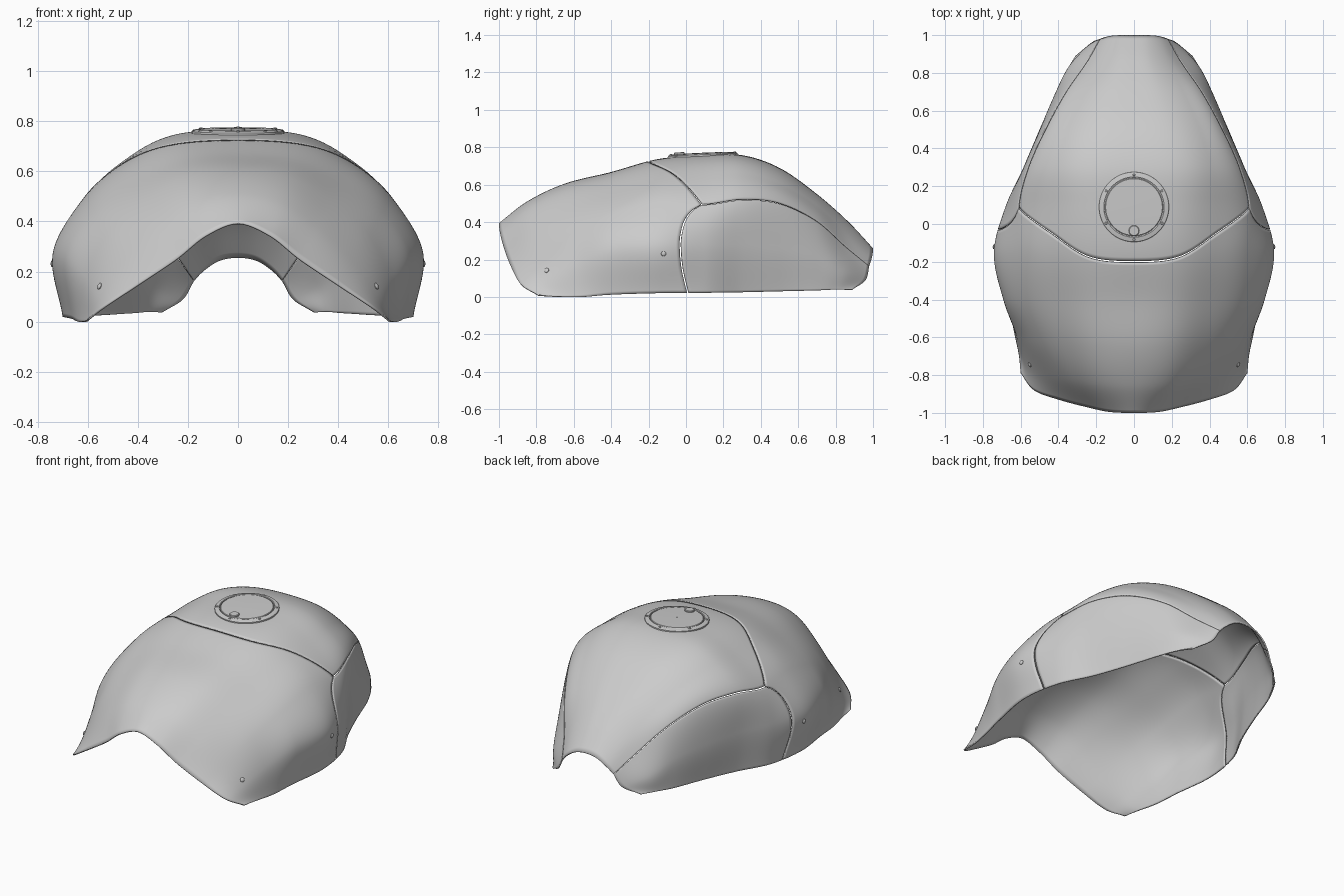
import bpy, bmesh, math
from mathutils import Vector, Matrix

if "Cube" in bpy.data.objects:
    bpy.data.objects.remove(bpy.data.objects["Cube"])

grey = bpy.data.materials.new("light_grey")
grey.diffuse_color = (0.6, 0.6, 0.6, 1)
grey.use_nodes = True
grey.node_tree.nodes["Principled BSDF"].inputs["Base Color"].default_value = grey.diffuse_color

# Half cross-sections by station: ridge height, then (x, z) of five rails out to the lower rim
SECTIONS = {
    -1.00: (.395, .13, .345, .25, .25, .40, .15, .53, .065, .60, .012),
    -0.85: (.510, .17, .475, .32, .37, .46, .235, .56, .105, .61, .003),
    -0.65: (.605, .20, .575, .37, .475, .52, .345, .61, .18, .637, .0),
    -0.40: (.668, .22, .648, .41, .56, .575, .44, .688, .26, .665, .012),
    -0.15: (.737, .24, .717, .43, .635, .60, .505, .738, .28, .70, .02),
    0.10: (.758, .25, .742, .44, .65, .61, .495, .675, .28, .66, .022),
    0.30: (.758, .24, .742, .41, .665, .56, .52, .585, .28, .56, .025),
    0.50: (.690, .20, .675, .35, .61, .47, .50, .50, .26, .48, .03),
    0.70: (.550, .14, .54, .26, .49, .36, .405, .41, .22, .41, .035),
    0.87: (.400, .09, .39, .18, .34, .25, .265, .33, .14, .36, .04),
    1.00: (.260, .07, .25, .13, .215, .18, .165, .225, .09, .31, .04),
}
# Backward sweep of the front rim and forward sweep of the rear rim, per rail
FRONT_SWEEP = (0, .005, .03, .07, .12, .21)
REAR_SWEEP = (0, 0, -.005, -.02, -.04, -.11)


def spline(keys, pts, t):
    """Smooth curve through pts at uneven keys."""
    i = 0
    while i < len(keys) - 2 and t > keys[i + 1]:
        i += 1

    def slope(j):
        a, b = max(j - 1, 0), min(j + 1, len(keys) - 1)
        return (pts[b] - pts[a]) / (keys[b] - keys[a])
    h = keys[i + 1] - keys[i]
    s = (t - keys[i]) / h
    return (pts[i] * (2 * s**3 - 3 * s**2 + 1) + slope(i) * (h * (s**3 - 2 * s**2 + s))
            + pts[i + 1] * (3 * s**2 - 2 * s**3) + slope(i + 1) * (h * (s**3 - s**2)))


STATIONS = list(SECTIONS)
NET = []
for v, row in SECTIONS.items():
    f = max(0, (-v - .4) / .6)
    r = max(0, (v - .7) / .3)
    xz = [(0, row[0])] + list(zip(row[1::2], row[2::2]))
    pts = [Vector((x, v + f * FRONT_SWEEP[i] + r * REAR_SWEEP[i], z))
           for i, (x, z) in enumerate(xz)]
    mirrored = Vector((-pts[1].x, pts[1].y, pts[1].z))
    NET.append([mirrored] + pts)

rails = {}


def surface(u, v):
    u = round(u, 5)
    if u not in rails:
        rails[u] = [spline([-1, 0, 1, 2, 3, 4, 5], p, u) for p in NET]
    return spline(STATIONS, rails[u], v)


def cross_seam(u):
    """Seam between the front cover and the rear panels."""
    if u <= 3:
        return spline([-1, 0, 1, 2, 3], [-.175, -.2, -.175, -.05, .085], u)
    return spline([3, 3.15, 3.4, 3.7, 4, 4.5, 5],
                  [.085, .04, 0, -.022, -.03, -.02, .01], u)


def finish(ob, angle=40):
    ob.data.materials.append(grey)
    bpy.ops.object.select_all(action='DESELECT')
    ob.select_set(True)
    bpy.context.view_layer.objects.active = ob
    bpy.ops.object.shade_smooth_by_angle(angle=math.radians(angle))


def new_object(name, bm):
    me = bpy.data.meshes.new(name)
    bm.to_mesh(me)
    bm.free()
    ob = bpy.data.objects.new(name, me)
    bpy.context.collection.objects.link(ob)
    return ob


def panel(name, u0, u1, v_from, v_to, nu, nv):
    bm = bmesh.new()
    grid = []
    for i in range(nu + 1):
        u = u0 + (u1 - u0) * i / nu
        a, b = v_from(u), v_to(u)
        grid.append([bm.verts.new(surface(u, a + (b - a) * j / nv)) for j in range(nv + 1)])
    for i in range(nu):
        for j in range(nv):
            bm.faces.new((grid[i][j], grid[i + 1][j], grid[i + 1][j + 1], grid[i][j + 1]))
    ob = new_object(name, bm)
    finish(ob)
    mirror = ob.modifiers.new("mirror", 'MIRROR')
    mirror.merge_threshold = .0005
    solid = ob.modifiers.new("thickness", 'SOLIDIFY')
    solid.thickness = .008
    solid.offset = -1


# Shell panels, with a narrow gap along each seam
GAP = .004
panel("front_cover", 0, 5, lambda u: -1, lambda u: cross_seam(u) - GAP, 80, 50)
panel("rear_top_cover", 0, 3 - .015, lambda u: cross_seam(u) + GAP, lambda u: 1, 45, 60)
panel("side_panels", 3 + .015, 5, lambda u: cross_seam(u) + GAP, lambda u: 1, 40, 60)


def lathe(name, profile, matrix, steps=64):
    bm = bmesh.new()
    rings = []
    for r, z in profile:
        if r == 0:
            rings.append([bm.verts.new((0, 0, z))] * steps)
        else:
            rings.append([bm.verts.new((r * math.cos(a), r * math.sin(a), z))
                          for a in (2 * math.pi * k / steps for k in range(steps))])
    for lo, hi in zip(rings, rings[1:]):
        for k in range(steps):
            n = (k + 1) % steps
            quad = dict.fromkeys((lo[k], lo[n], hi[n], hi[k]))
            bm.faces.new(list(quad))
    bmesh.ops.recalc_face_normals(bm, faces=bm.faces)
    bm.transform(matrix)
    ob = new_object(name, bm)
    finish(ob, 30)


# Filler cap: flange ring, lid, lock and small screws, tilted slightly forward
CAP = Matrix.Translation((0, .09, .757)) @ Matrix.Rotation(.045, 4, 'X')
lathe("cap_flange", [(.185, -.03), (.185, .004), (.181, .008), (.160, .012), (.157, .010),
                     (.157, .003), (.150, .003)], CAP)
lathe("cap_lid", [(.153, -.01), (.153, .009), (.150, .012), (.05, .014), (0, .014)], CAP)
lathe("cap_lock", [(.028, .005), (.028, .019), (.025, .022), (0, .022)],
      CAP @ Matrix.Translation((0, -.125, 0)), 32)
lathe("cap_centre_pin", [(.004, .01), (.004, .016), (0, .016)], CAP, 12)
for k in range(6):
    a = math.pi / 6 + k * math.pi / 3
    lathe("cap_screw", [(.007, .005), (.007, .012), (.005, .014), (0, .014)],
          CAP @ Matrix.Translation((.171 * math.cos(a), .171 * math.sin(a), 0)), 12)

# Round fixing bolts on the front cover
for target in (Vector((.53, -.73, .135)), Vector((.74, -.12, .225))):
    u, v = min(((3 + i * .05, -1 + j * .02) for i in range(40) for j in range(50)),
               key=lambda p: (surface(*p) - target).length)
    p = surface(u, v)
    normal = (surface(u + .01, v) - p).cross(surface(u, v + .01) - p).normalized()
    for side in (1, -1):
        n = Vector((normal.x * side, normal.y, normal.z))
        place = Matrix.Translation((p.x * side, p.y, p.z)) @ n.to_track_quat('Z', 'Y').to_matrix().to_4x4()
        lathe("fixing_bolt", [(.013, -.006), (.013, .003), (.010, .006), (.005, .008), (0, .008)],
              place, 20)
